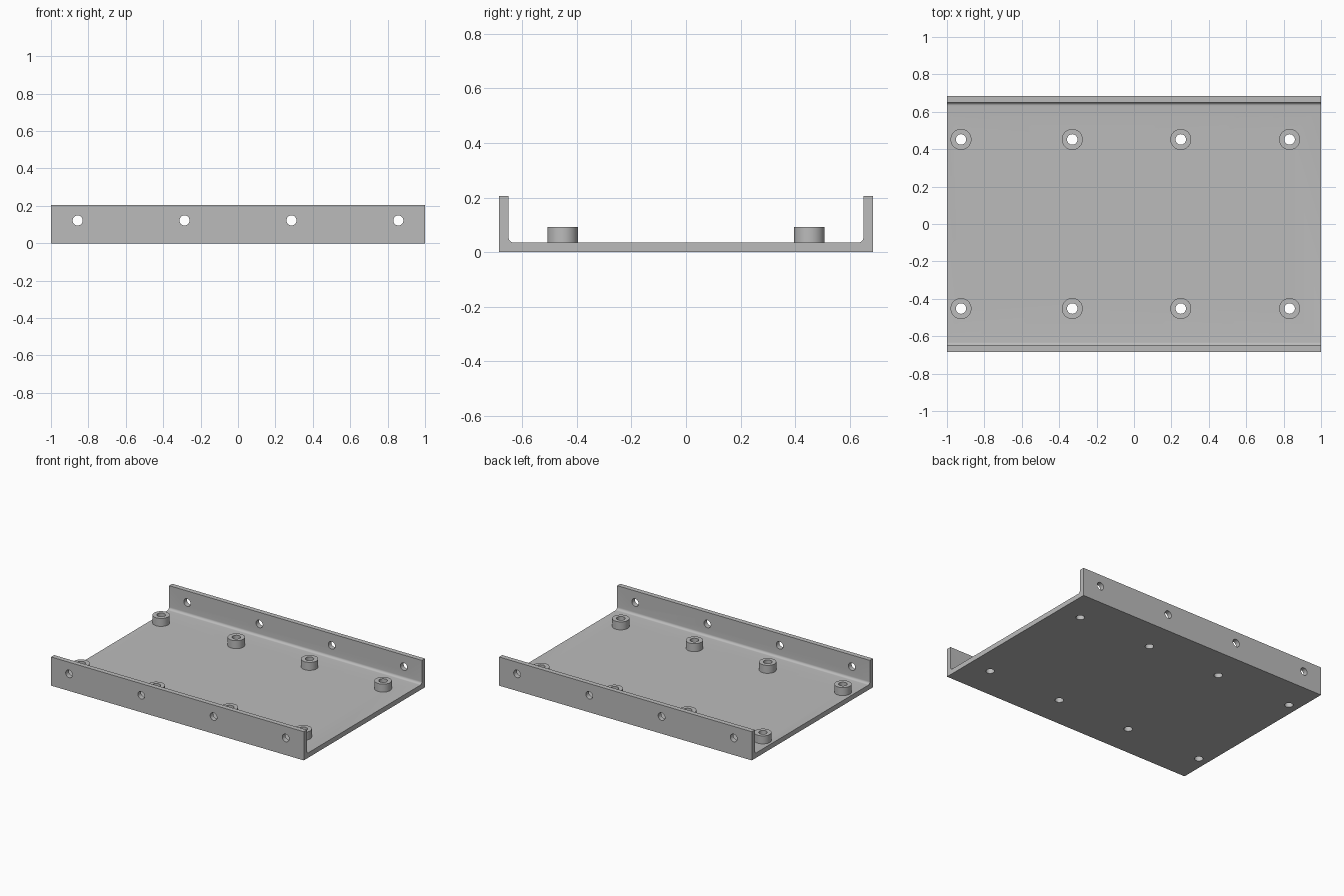
import bpy, bmesh
from math import pi, sin, cos

cube = bpy.data.objects.get("Cube")
if cube:
    bpy.data.objects.remove(cube)

# Main sizes
HALF_LEN, HALF_WID, WALL, HEIGHT = 1.0, 0.685, 0.035, 0.205
FILLET = 0.018
BOSS_R, BOSS_TOP, HOLE_R = 0.056, 0.092, 0.028
BOSS_X, BOSS_Y = (-0.925, -0.33, 0.25, 0.832), 0.452
SIDE_X, SIDE_Z, SIDE_R = (-0.857, -0.286, 0.286, 0.857), 0.122, 0.027

grey = bpy.data.materials.new("metal grey")
grey.use_nodes = True
colour = (0.5, 0.5, 0.5, 1)
grey.diffuse_color = colour
grey.node_tree.nodes["Principled BSDF"].inputs["Base Color"].default_value = colour


def make_object(name, bm):
    bmesh.ops.recalc_face_normals(bm, faces=bm.faces)
    mesh = bpy.data.meshes.new(name)
    bm.to_mesh(mesh)
    bm.free()
    mesh.materials.append(grey)
    obj = bpy.data.objects.new(name, mesh)
    bpy.context.collection.objects.link(obj)
    return obj


def activate(obj):
    bpy.ops.object.select_all(action='DESELECT')
    obj.select_set(True)
    bpy.context.view_layer.objects.active = obj


def smooth(obj):
    activate(obj)
    bpy.ops.object.shade_smooth_by_angle(angle=pi / 6)


def drill(target, radius, depth, location, rotation=(0, 0, 0)):
    bpy.ops.mesh.primitive_cylinder_add(vertices=32, radius=radius, depth=depth,
                                        location=location, rotation=rotation)
    cutter = bpy.context.object
    cutter.name = "hole_cutter"
    cutter.hide_render = True
    activate(target)
    mod = target.modifiers.new("hole", 'BOOLEAN')
    mod.operation, mod.solver, mod.object = 'DIFFERENCE', 'EXACT', cutter
    bpy.ops.object.modifier_apply(modifier=mod.name)
    bpy.data.objects.remove(cutter)


# Channel tray: U profile with filleted inner corners, extruded along x
inner = HALF_WID - WALL
half = [(HALF_WID, 0), (HALF_WID, HEIGHT), (inner, HEIGHT)]
for i in range(9):
    a = i / 8 * pi / 2
    half.append((inner - FILLET + FILLET * cos(a), WALL + FILLET - FILLET * sin(a)))
profile = half + [(-y, z) for y, z in reversed(half)]

bm = bmesh.new()
end = bm.faces.new([bm.verts.new((-HALF_LEN, y, z)) for y, z in profile])
swept = bmesh.ops.extrude_face_region(bm, geom=[end])["geom"]
bmesh.ops.translate(bm, vec=(2 * HALF_LEN, 0, 0),
                    verts=[g for g in swept if isinstance(g, bmesh.types.BMVert)])
tray = make_object("channel_tray", bm)

# Holes through the floor and through both side flanges
for x in BOSS_X:
    for side in (-1, 1):
        drill(tray, HOLE_R, 0.2, (x, side * BOSS_Y, 0))
for x in SIDE_X:
    for side in (-1, 1):
        drill(tray, SIDE_R, 0.1, (x, side * (HALF_WID - WALL / 2), SIDE_Z), (pi / 2, 0, 0))
smooth(tray)


# Hollow standoff bosses on the floor
def boss(name, x, y, n=32):
    bm = bmesh.new()
    rings = []
    for r, z in ((HOLE_R, WALL), (BOSS_R, WALL), (BOSS_R, BOSS_TOP), (HOLE_R, BOSS_TOP)):
        rings.append([bm.verts.new((x + r * cos(2 * pi * i / n), y + r * sin(2 * pi * i / n), z))
                      for i in range(n)])
    for k in range(4):
        a, b = rings[k], rings[(k + 1) % 4]
        for i in range(n):
            j = (i + 1) % n
            bm.faces.new((a[i], a[j], b[j], b[i]))
    smooth(make_object(name, bm))


for i, x in enumerate(BOSS_X):
    boss(f"front_standoff_{i + 1}", x, -BOSS_Y)
    boss(f"back_standoff_{i + 1}", x, BOSS_Y)
